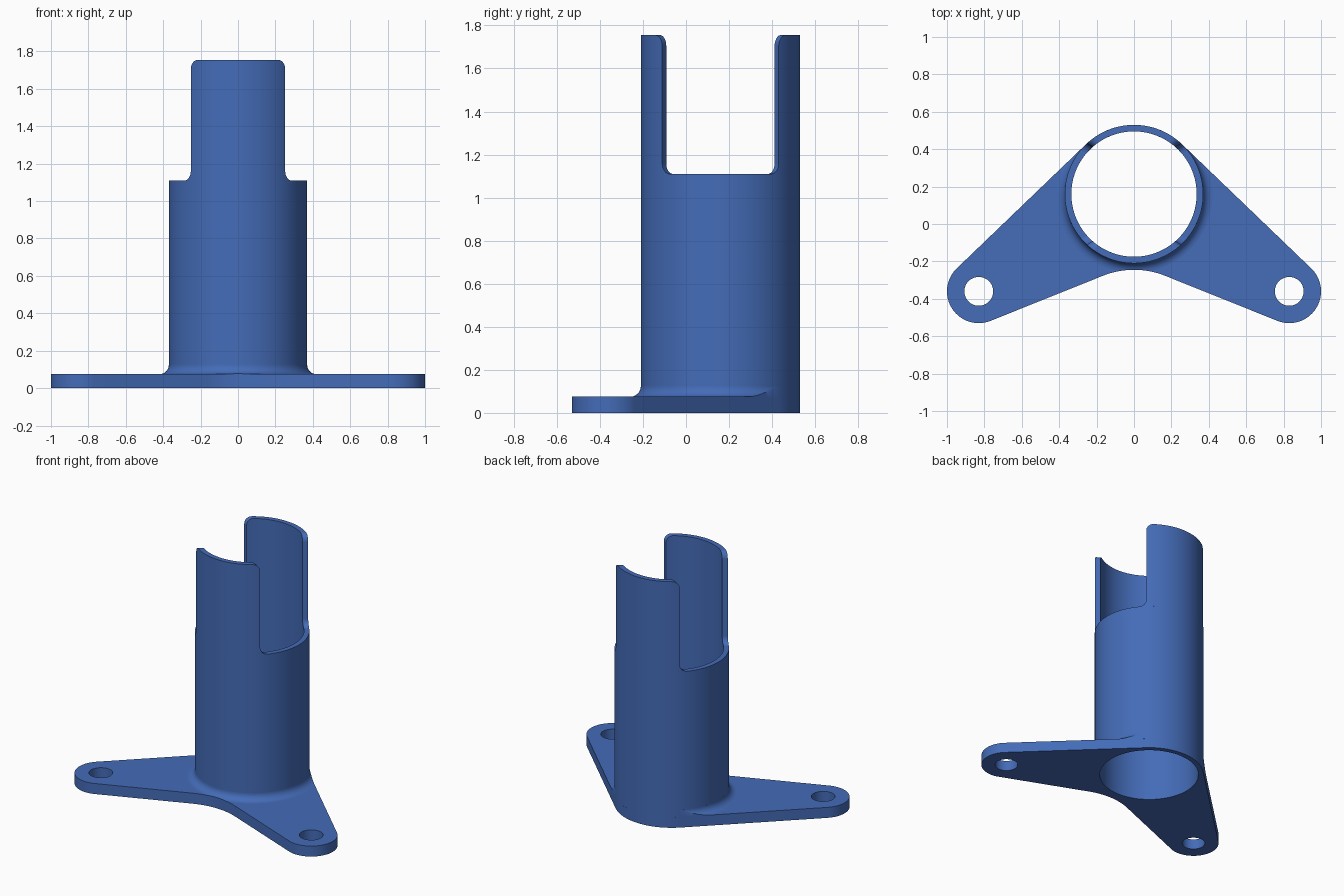
import bpy, bmesh
from math import sin, cos, pi, radians, sqrt, atan2, acos, hypot

if "Cube" in bpy.data.objects:
    bpy.data.objects.remove(bpy.data.objects["Cube"])

CY, RO, RI = 0.16, 0.37, 0.335              # tube centre and radii
EX, EY, ER, HOLE = 0.83, -0.36, 0.17, 0.077  # mounting ears
PLATE, SHOULDER, TOP, FIL = 0.075, 1.11, 1.755, 0.05

blue = bpy.data.materials.new("Blue")
blue.use_nodes = True
blue.diffuse_color = (0.058, 0.15, 0.48, 1)
blue.node_tree.nodes["Principled BSDF"].inputs["Base Color"].default_value = blue.diffuse_color


def finish(name, bm):
    bmesh.ops.remove_doubles(bm, verts=bm.verts, dist=0.00002)
    bmesh.ops.recalc_face_normals(bm, faces=bm.faces)
    mesh = bpy.data.meshes.new(name)
    bm.to_mesh(mesh)
    bm.free()
    mesh.materials.clear()
    mesh.materials.append(blue)
    mesh.shade_smooth()
    mesh.set_sharp_from_angle(angle=radians(30))
    ob = bpy.data.objects.new(name, mesh)
    bpy.context.collection.objects.link(ob)
    return ob


def loft(name, loops, wrap=False, caps=False):
    """Skin a series of closed loops."""
    bm = bmesh.new()
    rows = [[bm.verts.new(p) for p in loop] for loop in loops]
    pairs = list(zip(rows, rows[1:])) + ([(rows[-1], rows[0])] if wrap else [])
    for a, b in pairs:
        n = len(a)
        for i in range(n):
            j = (i + 1) % n
            bm.faces.new((a[i], a[j], b[j], b[i]))
    if caps:                                  # quads across the wall thickness
        row = rows[-1]
        n = len(row)
        for i in range(n // 2 - 1):
            bm.faces.new((row[i], row[i + 1], row[n - 2 - i], row[n - 1 - i]))
    return finish(name, bm)


def polar(r, a, z):
    return (r * cos(a), CY + r * sin(a), z)


def arc(cx, cy, r, a0, a1, n):
    return [(cx + r * cos(a0 + (a1 - a0) * i / n), cy + r * sin(a0 + (a1 - a0) * i / n))
            for i in range(n + 1)]


# Base plate: outline of tangent arcs with three holes
dist = hypot(EX, EY - CY)
tangent = atan2(EY - CY, EX) + acos((RO - ER) / dist)   # back edge normal
slope = radians(22)                                      # front edge slope
CR, CC = 0.45, -0.695                                    # concave front arc
half = arc(0, CY, RO, pi / 2, tangent, 24)
half += arc(EX, EY, ER, tangent, -pi / 2 - slope, 32)
half += arc(0, CC, CR, pi / 2 - slope, pi / 2, 16)
outline = half + [(-x, y) for x, y in half[-2:0:-1]]

curve = bpy.data.curves.new("plate_outline", "CURVE")
curve.dimensions = "2D"
curve.fill_mode = "BOTH"
curve.extrude = PLATE / 2
for pts in (outline, arc(0, CY, RI, 0, 2 * pi, 128)[:-1],
            arc(EX, EY, HOLE, 0, 2 * pi, 48)[:-1], arc(-EX, EY, HOLE, 0, 2 * pi, 48)[:-1]):
    spline = curve.splines.new("POLY")
    spline.points.add(len(pts) - 1)
    for p, (x, y) in zip(spline.points, pts):
        p.co = (x, y, 0, 1)
    spline.use_cyclic_u = True
temp = bpy.data.objects.new("plate_outline", curve)
bpy.context.collection.objects.link(temp)
bpy.context.view_layer.update()
flat = bpy.data.meshes.new_from_object(temp.evaluated_get(bpy.context.evaluated_depsgraph_get()))
bm = bmesh.new()
bm.from_mesh(flat)
bmesh.ops.translate(bm, verts=bm.verts, vec=(0, 0, PLATE / 2))
bpy.data.objects.remove(temp)
finish("base_plate", bm)

# Lower tube: full ring up to the shoulder
section = [(RO, PLATE), (RO, SHOULDER), (RI, SHOULDER), (RI, PLATE)]
loft("lower_tube", [[polar(r, 2 * pi * i / 128, z) for r, z in section] for i in range(128)], wrap=True)

# Upper walls: front and back tongues with rounded corners
OUT, IN, FA, STEPS, COLS = radians(43), radians(41.3), FIL / RO, 8, 40
levels = []                                   # (widening in angle, height)
for k in range(STEPS + 1):
    t = k / STEPS * pi / 2
    levels.append((FA * (1 - sin(t)), SHOULDER + FIL * (1 - cos(t))))
for k in range(STEPS + 1):
    t = k / STEPS * pi / 2
    levels.append((-FA * (1 - cos(t)), TOP - FIL + FIL * sin(t)))
for name, mid in (("front_wall", -pi / 2), ("back_wall", pi / 2)):
    loops = []
    for wide, z in levels:
        span = [2 * i / COLS - 1 for i in range(COLS + 1)]
        loops.append([polar(RO, mid + s * (OUT + wide), z) for s in span] +
                     [polar(RI, mid + s * (IN + wide), z) for s in reversed(span)])
    loft(name, loops, caps=True)


# Fillet at the foot of the tube, trimmed by the plate outline
def reach(a):
    r = RO + FIL
    side = a if a > -pi / 2 else -pi - a      # mirror to the right half
    if cos(side - tangent) > 0:
        r = min(r, RO / cos(side - tangent))
    c = CC - CY
    b = sin(a) * c
    disc = b * b - c * c + CR * CR
    if b > 0 and disc > 0:
        r = min(r, b - sqrt(disc))
    return r


N = 180
loops = []
for i in range(N + 1):
    a = -pi - tangent + (pi + 2 * tangent) * i / N
    end = max(reach(a), RO + 0.0005)
    loop = []
    for k in range(11):
        r = RO + (end - RO) * (k / 10) ** 2
        z = PLATE + FIL - sqrt(max(0, FIL ** 2 - (RO + FIL - r) ** 2))
        loop.append(polar(r, a, z))
    loop += [polar(end, a, PLATE - 0.005), polar(RO - 0.01, a, PLATE - 0.005),
             polar(RO - 0.01, a, PLATE + FIL)]
    loops.append(loop)
loft("foot_fillet", loops)
